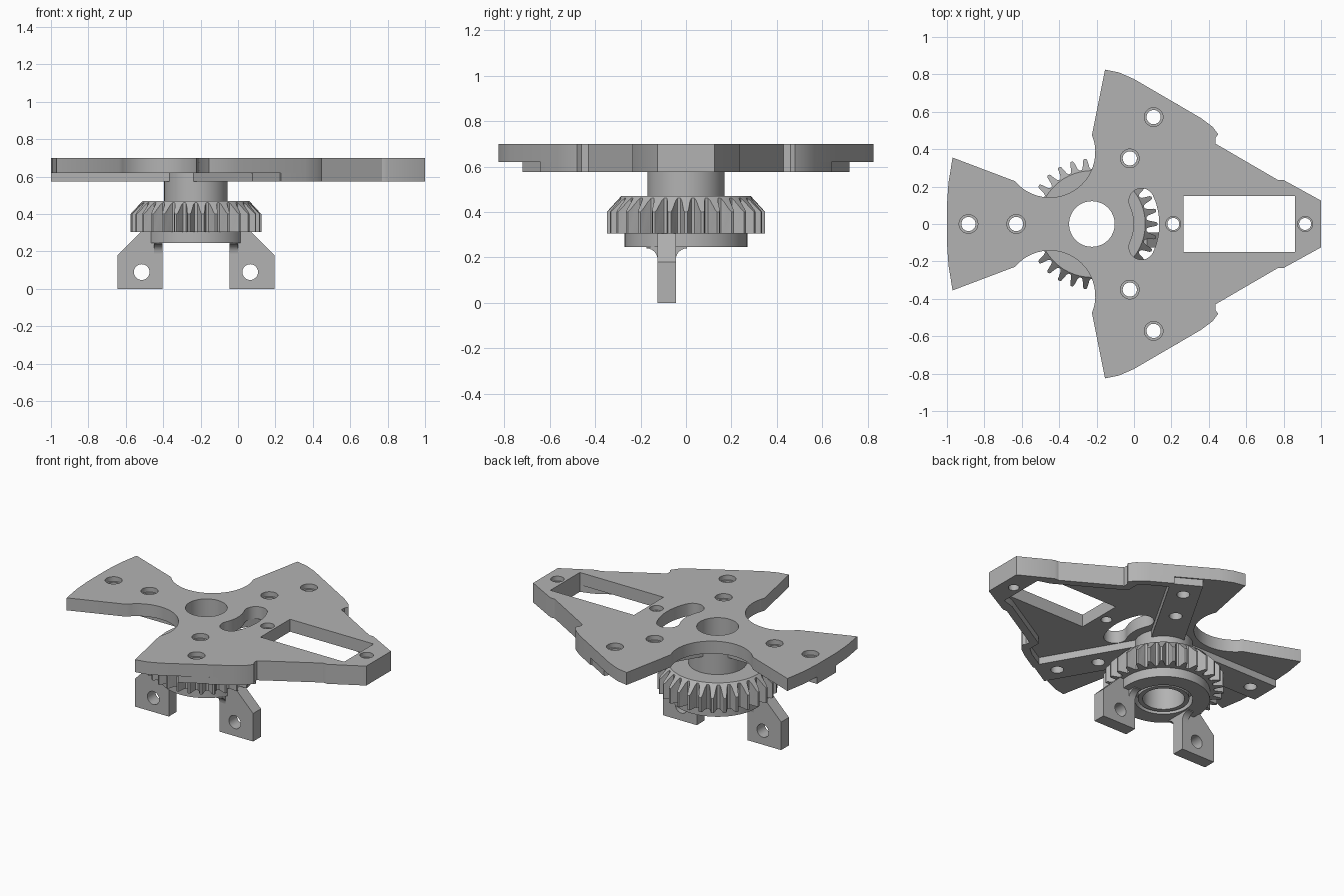
import bpy, bmesh
from math import sin, cos, pi, radians
from mathutils import Vector

cube = bpy.data.objects.get("Cube")
if cube:
    bpy.data.objects.remove(cube, do_unlink=True)

grey = bpy.data.materials.new("plain grey")
grey.use_nodes = True
grey.diffuse_color = (0.45, 0.45, 0.45, 1)
grey.node_tree.nodes["Principled BSDF"].inputs["Base Color"].default_value = (0.45, 0.45, 0.45, 1)

HUB = -0.225      # x of the hub axis
BORE = 0.122


def arc(cx, cy, r, a0, a1, n):
    return [(cx + r * cos(radians(a0 + (a1 - a0) * i / n)),
             cy + r * sin(radians(a0 + (a1 - a0) * i / n))) for i in range(n + 1)]


def circle(cx, cy, r, n=48):
    return arc(cx, cy, r, 0, 360, n)[:-1]


def finish(name, bm, loc=(0, 0, 0), rot=(0, 0, 0)):
    bmesh.ops.remove_doubles(bm, verts=bm.verts, dist=0.0001)
    bmesh.ops.recalc_face_normals(bm, faces=bm.faces)
    mesh = bpy.data.meshes.new(name)
    bm.to_mesh(mesh)
    bm.free()
    mesh.materials.clear()
    mesh.materials.append(grey)
    ob = bpy.data.objects.new(name, mesh)
    ob.location, ob.rotation_euler = loc, rot
    bpy.context.collection.objects.link(ob)
    bpy.ops.object.select_all(action="DESELECT")
    ob.select_set(True)
    bpy.context.view_layer.objects.active = ob
    bpy.ops.object.shade_smooth_by_angle(angle=radians(30))
    return ob


def slab(name, loops, thick, loc, rot=(0, 0, 0)):
    """Extruded outline (first loop) with holes (other loops), centred on loc."""
    cu = bpy.data.curves.new(name, "CURVE")
    cu.dimensions, cu.fill_mode, cu.extrude = "2D", "BOTH", thick / 2
    for pts in loops:
        sp = cu.splines.new("POLY")
        sp.points.add(len(pts) - 1)
        for p, (x, y) in zip(sp.points, pts):
            p.co = (x, y, 0, 1)
        sp.use_cyclic_u = True
    tmp = bpy.data.objects.new(name + "_curve", cu)
    bpy.context.collection.objects.link(tmp)
    dg = bpy.context.evaluated_depsgraph_get()
    mesh = bpy.data.meshes.new_from_object(tmp.evaluated_get(dg))
    bm = bmesh.new()
    bm.from_mesh(mesh)
    bpy.data.objects.remove(tmp, do_unlink=True)
    bpy.data.meshes.remove(mesh)
    bpy.data.curves.remove(cu)
    return finish(name, bm, loc, rot)


def level(name, loops, z0, z1):
    return slab(name, loops, z1 - z0, (0, 0, (z0 + z1) / 2))


# Top plate outline: back half, then mirrored to the front
edge = [(0.36, 0.565), (0.42, 0.52), (0.45, 0.48), (0.435, 0.46), (0.435, 0.43),
        (0.77, 0.235), (0.80, 0.235), (1, 0.125)]
half = [(-1, 0.1), (-0.992, 0.22), (-0.97, 0.355)]
half += arc(-0.45, 0.385, 0.243, 220, 382, 24)
half += [(-0.155, 0.825), (-0.08, 0.81), (0, 0.775)] + edge
outline = half + [(x, -y) for x, y in reversed(half)]

# Kidney slot around the hub, and the rectangular window
A, R0, R1 = 25, 0.225, 0.36
rm, rc = (R0 + R1) / 2, (R1 - R0) / 2
ex, ey = HUB + rm * cos(radians(A)), rm * sin(radians(A))
slot = arc(HUB, 0, R1, -A, A, 16) + arc(ex, ey, rc, A, A + 180, 12)[1:]
slot += arc(HUB, 0, R0, A, -A, 16)[1:] + arc(ex, -ey, rc, 180 - A, 360 - A, 12)[1:-1]
window = [(0.265, -0.15), (0.86, -0.15), (0.86, 0.15), (0.265, 0.15)]

# Stepped screw holes: two on each arm, two beside the window
ARMS = (60, 180, 300)
DIST = (0.405, 0.66)


def screw_holes(big, small):
    loops = [circle(HUB + d * cos(radians(a)), d * sin(radians(a)), big, 32)
             for a in ARMS for d in DIST]
    return loops + [circle(x, 0, small, 32) for x in (0.21, 0.915)]


openings = [slot, window, circle(HUB, 0, BORE)]
level("plate_top", [outline] + openings + screw_holes(0.05, 0.04), 0.67, 0.70)
level("plate_lower", [outline] + openings + screw_holes(0.038, 0.032), 0.62, 0.67)

# Ribs under the three arms
for a in ARMS:
    rib = [(0.14, -0.097), (0.775, -0.097), (0.775, 0.097), (0.14, 0.097)]
    slab("arm_rib", [rib] + [circle(d, 0, 0.038, 32) for d in DIST], 0.045,
         (HUB, 0, 0.5975), (0, 0, radians(a)))

# Raised rim along the tapered end
inner = [(0.86, 0.15), (0.78, 0.175), (0.385, 0.405), (0.385, 0.485), (0.33, 0.53), (0.20, 0.605)]
side = [(0.23, 0.641)] + edge
rim = side + [(x, -y) for x, y in reversed(side)]
rim += [(x, -y) for x, y in reversed(inner)] + inner
level("end_rim", [rim, circle(0.915, 0, 0.032, 32)], 0.575, 0.62)

# Hub tube and lower flange
level("hub_tube", [circle(HUB, 0, 0.17, 64), circle(HUB, 0, BORE)], 0.305, 0.62)
level("hub_lower_tube", [circle(HUB, 0, 0.15, 64), circle(HUB, 0, BORE)], 0.25, 0.305)
level("flange", [circle(HUB, 0, 0.27, 64), circle(HUB, 0, 0.17, 64)], 0.245, 0.305)

# Gear with teeth bevelled by a cone at the top
TEETH = 30
tooth = [(0, 0.293), (0.12, 0.294), (0.22, 0.305), (0.35, 0.342), (0.42, 0.35),
         (0.58, 0.35), (0.65, 0.342), (0.78, 0.305), (0.88, 0.294)]
bm = bmesh.new()
rows = []
for i in range(TEETH):
    for f, r in tooth:
        t = 2 * pi * (i + f - 0.5) / TEETH
        section = [(0.16, 0.305), (r, 0.305), (r, 0.40 + (0.35 - r) * 1.077),
                   (0.285, 0.47), (0.16, 0.47)]
        rows.append([bm.verts.new((q * cos(t), q * sin(t), z)) for q, z in section])
for a, b in zip(rows, rows[1:] + rows[:1]):
    for k in range(5):
        m = (k + 1) % 5
        bm.faces.new((a[k], b[k], b[m], a[m]))
finish("gear", bm, (HUB, 0, 0))

# Two bracket legs with pivot holes and flared roots
leg = [(0.42, 0), (0.42, 0.18), (0.295, 0.305), (0.18, 0.305), (0.18, 0)]
flare = arc(-0.175, 0.19, 0.05, 90, 0, 6) + arc(0.005, 0.19, 0.05, 180, 90, 6)
flare += [(0.005, 0.246), (-0.175, 0.246)]
for s in (-1, 1):
    slab("bracket_leg", [[(s * x, z) for x, z in leg], circle(s * 0.29, 0.09, 0.042, 32)],
         0.08, (HUB, -0.085, 0), (pi / 2, 0, 0))
    slab("leg_flare", [flare], 0.045, (HUB + s * 0.2025, 0, 0), (pi / 2, 0, pi / 2))
